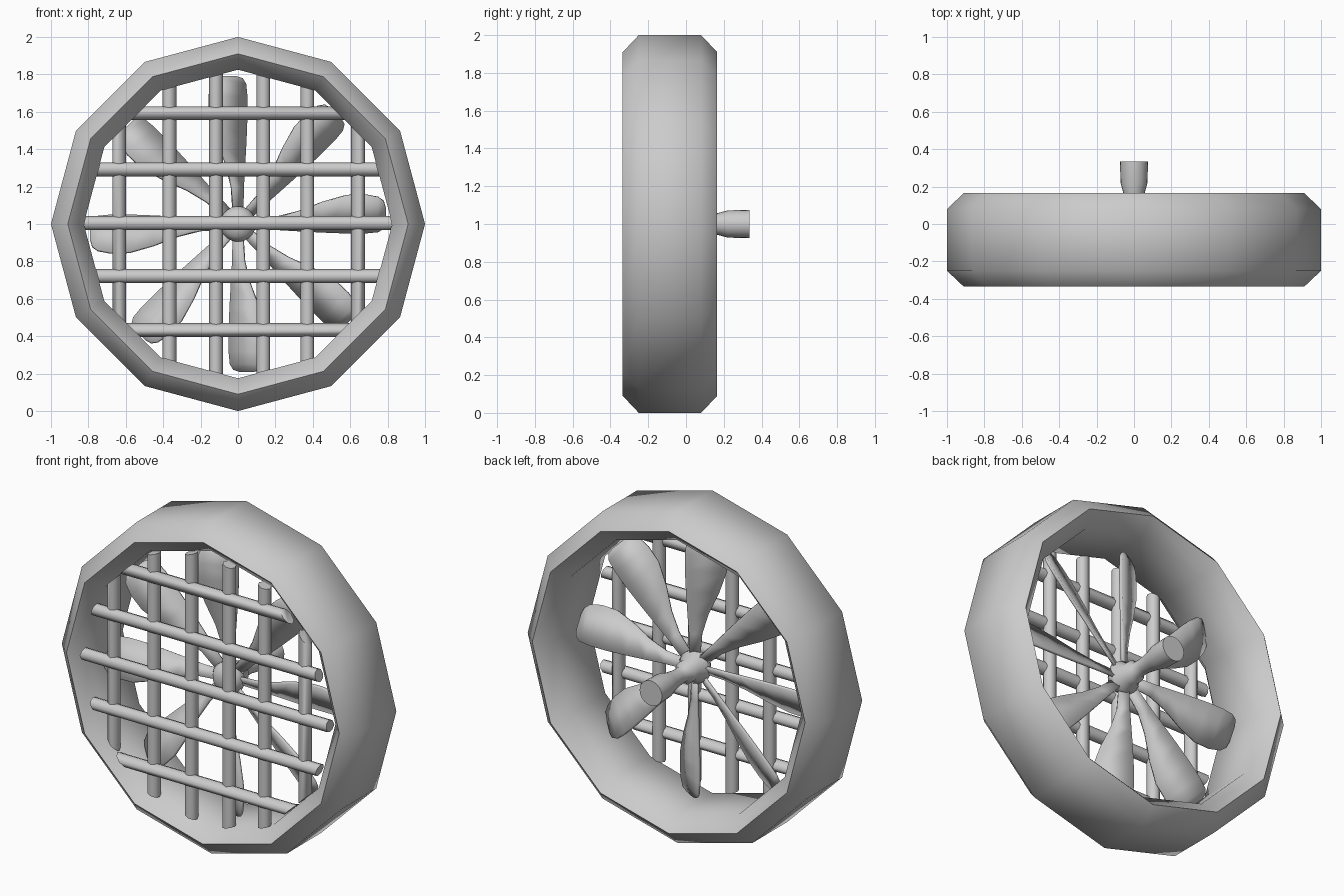
import bpy, bmesh, math
from mathutils import Vector, Matrix

if "Cube" in bpy.data.objects:
    bpy.data.objects.remove(bpy.data.objects["Cube"])

CZ = 1.0        # height of the fan axis
HUB_Y = -0.085


def make(name, verts, faces, angle=None):
    me = bpy.data.meshes.new(name)
    me.from_pydata(verts, [], faces)
    bm = bmesh.new()
    bm.from_mesh(me)
    bmesh.ops.remove_doubles(bm, verts=bm.verts, dist=1e-5)
    bmesh.ops.recalc_face_normals(bm, faces=bm.faces)
    bm.to_mesh(me)
    bm.free()
    ob = bpy.data.objects.new(name, me)
    bpy.context.collection.objects.link(ob)
    if angle:
        bpy.ops.object.select_all(action='DESELECT')
        ob.select_set(True)
        bpy.context.view_layer.objects.active = ob
        bpy.ops.object.shade_smooth_by_angle(angle=math.radians(angle))
    return ob


def lathe(name, profile, sides, closed, angle):
    """Spin (radius, y) points around the fan axis."""
    n = len(profile)
    verts = [(r * math.cos(a), y, CZ + r * math.sin(a))
             for a in (2 * math.pi * k / sides for k in range(sides))
             for r, y in profile]
    faces = []
    for k in range(sides):
        k2 = (k + 1) % sides
        for j in range(n if closed else n - 1):
            j2 = (j + 1) % n
            faces.append((k * n + j, k * n + j2, k2 * n + j2, k2 * n + j))
    if not closed:
        faces += [tuple(k * n for k in range(sides)),
                  tuple(k * n + n - 1 for k in range(sides))]
    return make(name, verts, faces, angle)


def reach(d, R=0.825):
    """Half length of a chord at offset d inside the 12-sided opening."""
    apo = R * math.cos(math.pi / 12)
    return min((apo - abs(d) * math.cos(p)) / math.sin(p)
               for p in (math.radians(15 + 30 * k) for k in range(6)))


def bar(name, offset, y, vertical, rad=0.037, sides=8):
    """Grille bar whose ends follow the ring opening."""
    verts = []
    for s in (-1, 1):
        for k in range(sides):
            a = 2 * math.pi * k / sides
            d = offset + rad * math.cos(a)
            h = s * reach(d)
            yy = y + rad * math.sin(a)
            verts.append((d, yy, CZ + h) if vertical else (h, yy, CZ + d))
    faces = [(k, (k + 1) % sides, sides + (k + 1) % sides, sides + k) for k in range(sides)]
    faces += [tuple(range(sides)), tuple(range(sides, 2 * sides))]
    return make(name, verts, faces, 50)


# Outer ring
lathe("outer_ring", [(1.0, -0.25), (1.0, 0.08), (0.91, 0.165),
                     (0.825, 0.08), (0.825, -0.25), (0.91, -0.335)], 12, True, 80)

# Front grille
for i, x in enumerate((-0.635, -0.367, -0.117, 0.135, 0.37, 0.642)):
    bar(f"grille_vertical_{i + 1}", x, -0.275, True)
for i, z in enumerate((-0.567, -0.278, 0.005, 0.292, 0.592)):
    bar(f"grille_horizontal_{i + 1}", z, -0.295, False)

# Hub and rear spindle
lathe("hub_spindle", [(0.03, -0.155), (0.07, -0.14), (0.095, -0.105), (0.095, -0.07),
                      (0.065, -0.03), (0.065, 0.01), (0.045, 0.03), (0.045, 0.09),
                      (0.057, 0.165), (0.072, 0.22), (0.075, 0.335)], 20, False, 50)

# Blades: (distance from axis, trailing edge, leading edge)
OUTLINE = [(0.05, -0.025, 0.025), (0.2, -0.028, 0.035), (0.32, -0.035, 0.065),
           (0.45, -0.042, 0.115), (0.58, -0.047, 0.152), (0.68, -0.047, 0.155),
           (0.75, -0.04, 0.142), (0.78, -0.022, 0.12), (0.79, 0.01, 0.085)]
PITCH = math.radians(30)
for i in range(8):
    a = i * math.pi / 4
    radial = Vector((math.cos(a), 0, math.sin(a)))
    tang = Vector((-math.sin(a), 0, math.cos(a)))
    verts = []
    for r, lo, hi in OUTLINE:
        for t in (lo, hi):
            verts.append(Vector((0, HUB_Y, CZ)) + radial * r + tang * t
                         - Vector((0, t * math.tan(PITCH), 0)))
    faces = [(2 * k, 2 * k + 1, 2 * k + 3, 2 * k + 2) for k in range(len(OUTLINE) - 1)]
    blade = make(f"fan_blade_{i + 1}", verts, faces, 30)
    mod = blade.modifiers.new("thickness", 'SOLIDIFY')
    mod.thickness = 0.016
    mod.offset = 0
